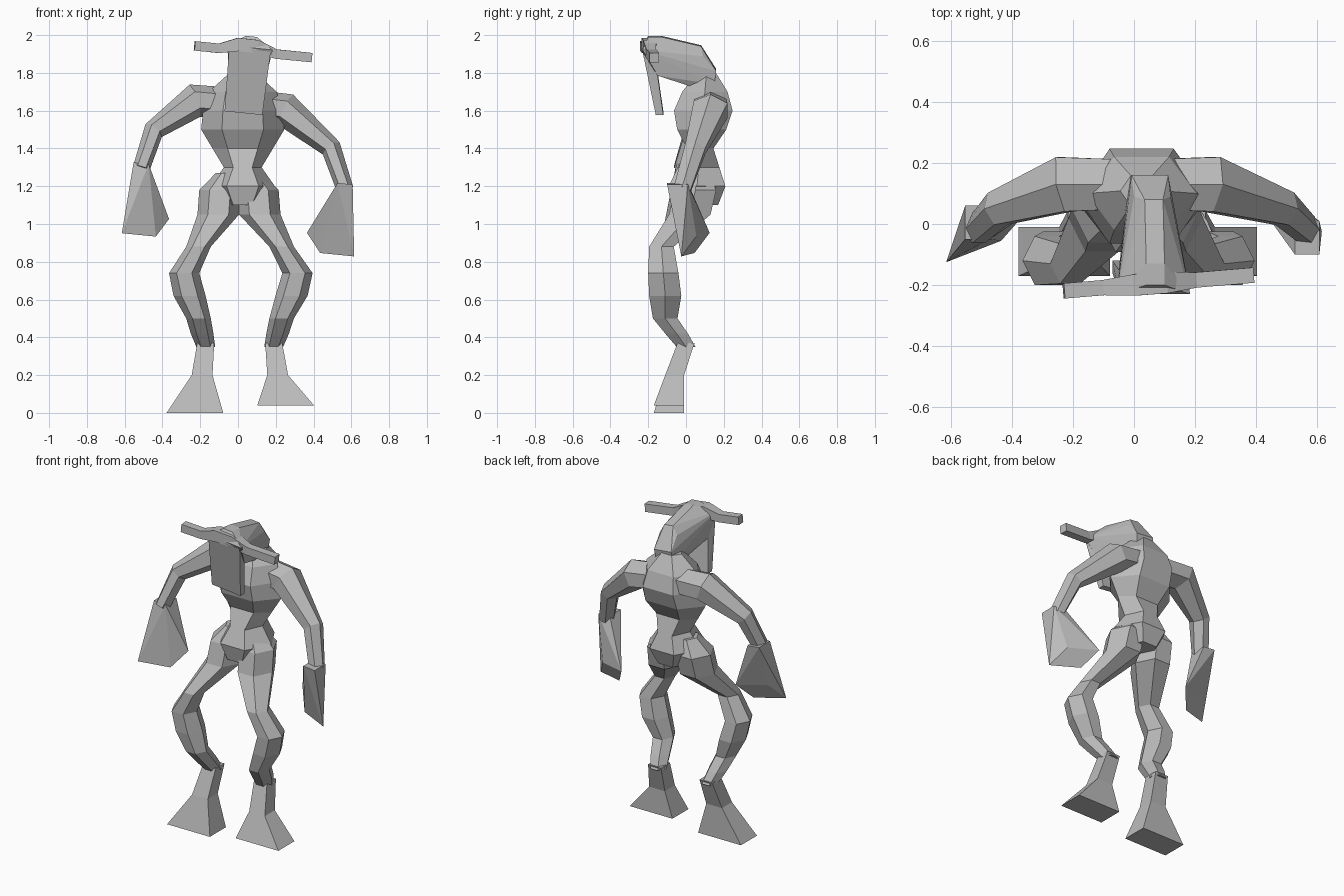
import bpy, bmesh
from mathutils import Vector

cube = bpy.data.objects.get("Cube")
if cube:
    bpy.data.objects.remove(cube, do_unlink=True)

tone = (.5, .5, .5, 1)
grey = bpy.data.materials.new("stone_grey")
grey.use_nodes = True
grey.diffuse_color = tone
grey.node_tree.nodes["Principled BSDF"].inputs["Base Color"].default_value = tone

# Unit cross-sections for lofted parts
BOX = [(1, 1), (-1, 1), (-1, -1), (1, -1)]
HEX = [(1, 0), (.5, 1), (-.5, 1), (-1, 0), (-.5, -1), (.5, -1)]
SIDES = {"left": 1, "right": -1}
FRONT_TO_BACK = Vector((0, 1, 0))
SIDE_TO_SIDE = Vector((1, 0, 0))


def lean(x, y, z):
    """The upper body rolls gently towards its left."""
    return Vector((x, y, z - x / 10))


def finish(name, bm):
    """Turn a bmesh into a flat-shaded object with outward normals."""
    bmesh.ops.recalc_face_normals(bm, faces=bm.faces[:])
    mesh = bpy.data.meshes.new(name)
    bm.to_mesh(mesh)
    bm.free()
    mesh.materials.append(grey)
    obj = bpy.data.objects.new(name, mesh)
    bpy.context.collection.objects.link(obj)


def loft(name, rings, section, level=True):
    """Skin rings of (centre, half width, half depth); level rings stay horizontal."""
    bm = bmesh.new()
    centres = [centre for centre, width, depth in rings]
    loops = []
    for i, (centre, width, depth) in enumerate(rings):
        across, back = SIDE_TO_SIDE, FRONT_TO_BACK
        if not level:
            neighbours = centres[max(i - 1, 0):i + 2]
            along = (neighbours[-1] - neighbours[0]).normalized()
            back = (back - along * back.dot(along)).normalized()
            across = along.cross(back)
        loops.append([bm.verts.new(centre + across * u * width + back * v * depth)
                      for u, v in section])
    for lower, upper in zip(loops, loops[1:]):
        for k in range(len(section)):
            bm.faces.new((lower[k - 1], lower[k], upper[k], upper[k - 1]))
    bm.faces.new(loops[0])
    bm.faces.new(loops[-1])
    finish(name, bm)


def hull(name, points):
    """Faceted solid around a few corner points."""
    bm = bmesh.new()
    for point in points:
        bm.verts.new(lean(*point))
    result = bmesh.ops.convex_hull(bm, input=bm.verts[:])
    spare = {item for item in result["geom_interior"] + result["geom_unused"]
             if isinstance(item, bmesh.types.BMVert)}
    bmesh.ops.delete(bm, geom=list(spare), context="VERTS")
    bmesh.ops.dissolve_limit(bm, angle_limit=.05, verts=bm.verts[:], edges=bm.edges[:])
    finish(name, bm)


def mirrored(points):
    """Repeat half-width points on both sides of the tilted middle plane of the head."""
    return [(z / 10 - .13 + side * x, y, z) for x, y, z in points for side in SIDES.values()]


def block(x, y, z, width, depth, slope=0, twist=0):
    """Four corners, sheared by the twist, with the rear edge raised by the slope."""
    return [(x + u * width - v * twist, y + v * depth - u * twist, z + v * slope)
            for u, v in BOX]


# Pelvis, waist, rib cage and neck: evenly stacked rings that drift backwards
widths = [.1, .17, .1, .16, .22, .21, .18, .07]
depths = [.12, .15, .11, .07, .13, .155, .12, .05]
loft("torso", [(Vector((.025, .05 + i / 120, 1.1 + i / 10)), width, depth)
               for i, (width, depth) in enumerate(zip(widths, depths))], HEX)

# Head with a narrow nape and broad brow
cheek = (.1, -.15, 1.8)
hull("head", mirrored([cheek, (.03, -.2, 2), (.03, -.13, 2), (.12, -.23, 1.94),
                       (.03, .08, 1.95), (.06, .09, 1.9), (.06, .16, 1.82),
                       (.06, .15, 1.75), (.05, .08, 1.72)]))

# Long hanging muzzle
hull("muzzle", mirrored([cheek, (.11, -.23, 1.93), (.1, -.16, 1.59), (.1, -.12, 1.59)]))

# Horn bar across the brow, thicker and higher in the middle
horn_rings = []
for x, rise in [(-.23, 0), (-.1, 0), (0, .03), (.1, .03), (.2, 0), (.39, 0)]:
    thickness = .025 + rise / 3
    horn_rings.append((lean(x, x / 12 - .2, 1.92 + rise), thickness, thickness))
loft("horns", horn_rings, BOX, level=False)

# Limb paths on the left side: centre and radius of each ring
arm_path = [(0, .13, 1.64, .08), (.24, .13, 1.63, .09),
            (.47, .05, 1.45, .055), (.54, -.02, 1.24, .045)]
leg_path = [(.06, .06, 1.27, .06), (.1, .05, 1.18, .11), (.11, .02, 1.05, .11),
            (.22, -.13, .88, .065), (.3, -.12, .74, .08), (.27, -.11, .62, .085),
            (.22, -.11, .5, .065), (.2, -.05, .42, .06), (.18, 0, .35, .05)]

for label, side in SIDES.items():
    shift = side + .05

    # Arm from inside the chest to the wrist
    loft(label + "_arm", [(lean(x * shift, y, z), radius, radius)
                          for x, y, z, radius in arm_path], HEX, level=False)

    # Flared mitten hand, one swinging back and the other forward
    swing = side / 20
    wrist = block(.54 * shift, -.02 - swing / 2, 1.27, .04, .055)
    tip = block(.49 * side, swing, .94, .09, .04, slope=.05, twist=.035 * side)
    hull(label + "_hand", wrist + tip)

    # Leg from hip to ankle
    loft(label + "_leg", [(Vector((x * shift, y, z)), radius, radius)
                          for x, y, z, radius in leg_path], HEX)

    # Splayed foot, the left one slightly raised
    lift = .04 if side > 0 else 0
    loft(label + "_foot", [
        (Vector((.18 * shift, 0, .37)), .045, .045),
        (Vector((.2 * shift, -.06, .2)), .055, .05),
        (Vector((.24 * shift, -.09, lift)), .15, .08),
    ], BOX)
